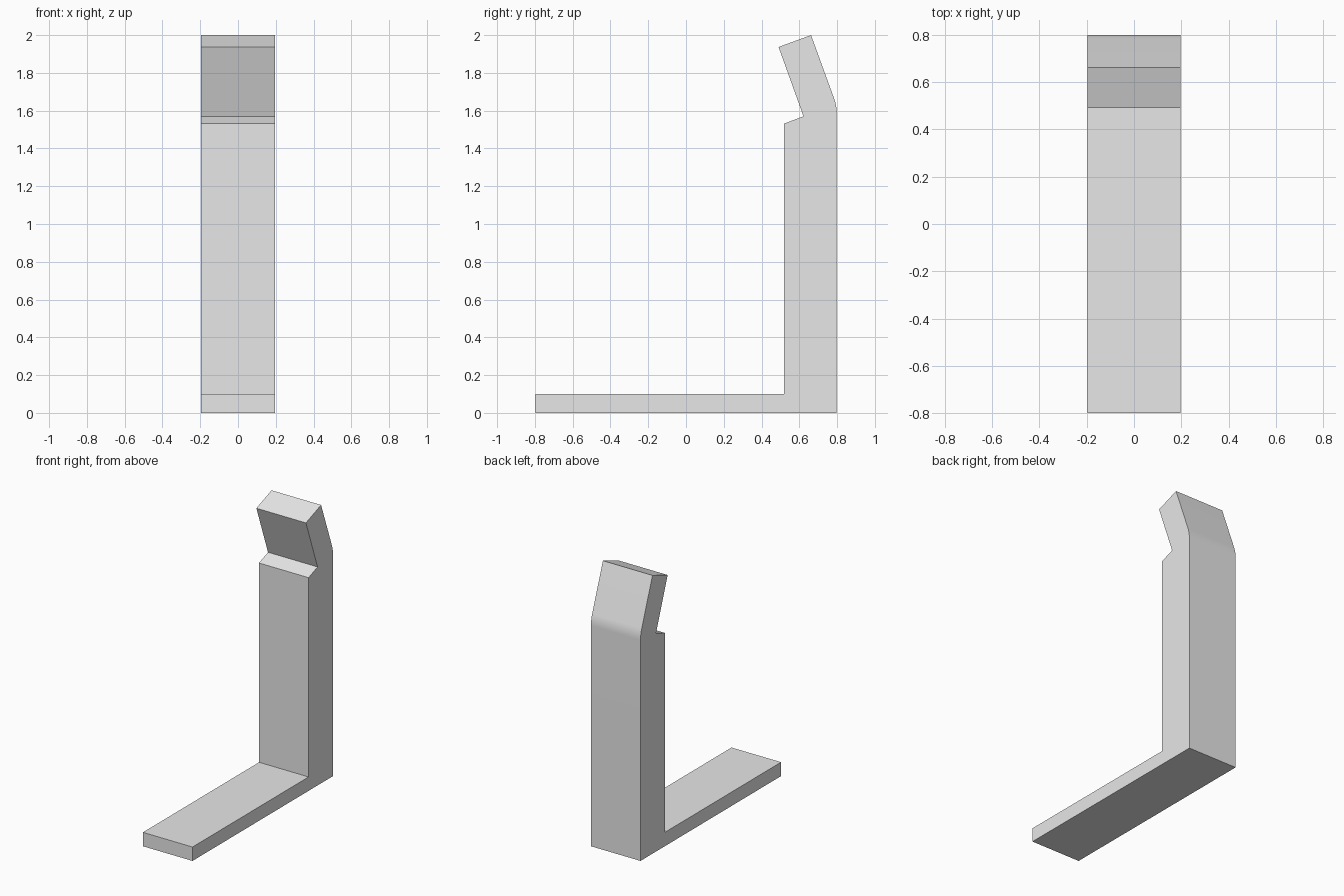
import bpy, bmesh, math
from mathutils import Vector

cube = bpy.data.objects.get("Cube")
if cube:
    bpy.data.objects.remove(cube, do_unlink=True)

HALF_WIDTH = 0.197
BACK = 0.798
TILT = math.radians(20)

# Light grey material
grey = bpy.data.materials.new("light_grey")
grey.use_nodes = True
colour = (0.8, 0.8, 0.8, 1)
grey.diffuse_color = colour
grey.node_tree.nodes["Principled BSDF"].inputs["Base Color"].default_value = colour

# Rounded bend where the upright leans forward
radius, bend_start = 0.24, 1.584
bend = []
for i in range(9):
    a = TILT * i / 8
    bend.append((BACK - radius + radius * math.cos(a),
                 bend_start + radius * math.sin(a)))

# Side outline: foot, back, bend, leaning tip, notch, front of upright
outline = [(-BACK, 0), (BACK, 0)] + bend + [
    (0.662, 2.0), (0.49, 1.937), (0.622, 1.57),
    (0.52, 1.532), (0.52, 0.1), (-BACK, 0.1)]

# Extrude the outline across the width
bm = bmesh.new()
side = bm.faces.new([bm.verts.new((-HALF_WIDTH, y, z)) for y, z in outline])
result = bmesh.ops.extrude_face_region(bm, geom=[side])
moved = [v for v in result["geom"] if isinstance(v, bmesh.types.BMVert)]
bmesh.ops.translate(bm, verts=moved, vec=Vector((2 * HALF_WIDTH, 0, 0)))
bmesh.ops.recalc_face_normals(bm, faces=bm.faces[:])
mesh = bpy.data.meshes.new("angled_stand")
bm.to_mesh(mesh)
bm.free()
mesh.materials.append(grey)

stand = bpy.data.objects.new("angled_stand", mesh)
bpy.context.collection.objects.link(stand)

# Smooth the bend only, keeping the corners sharp
bpy.ops.object.select_all(action="DESELECT")
stand.select_set(True)
bpy.context.view_layer.objects.active = stand
bpy.ops.object.shade_smooth_by_angle(angle=math.radians(15))
